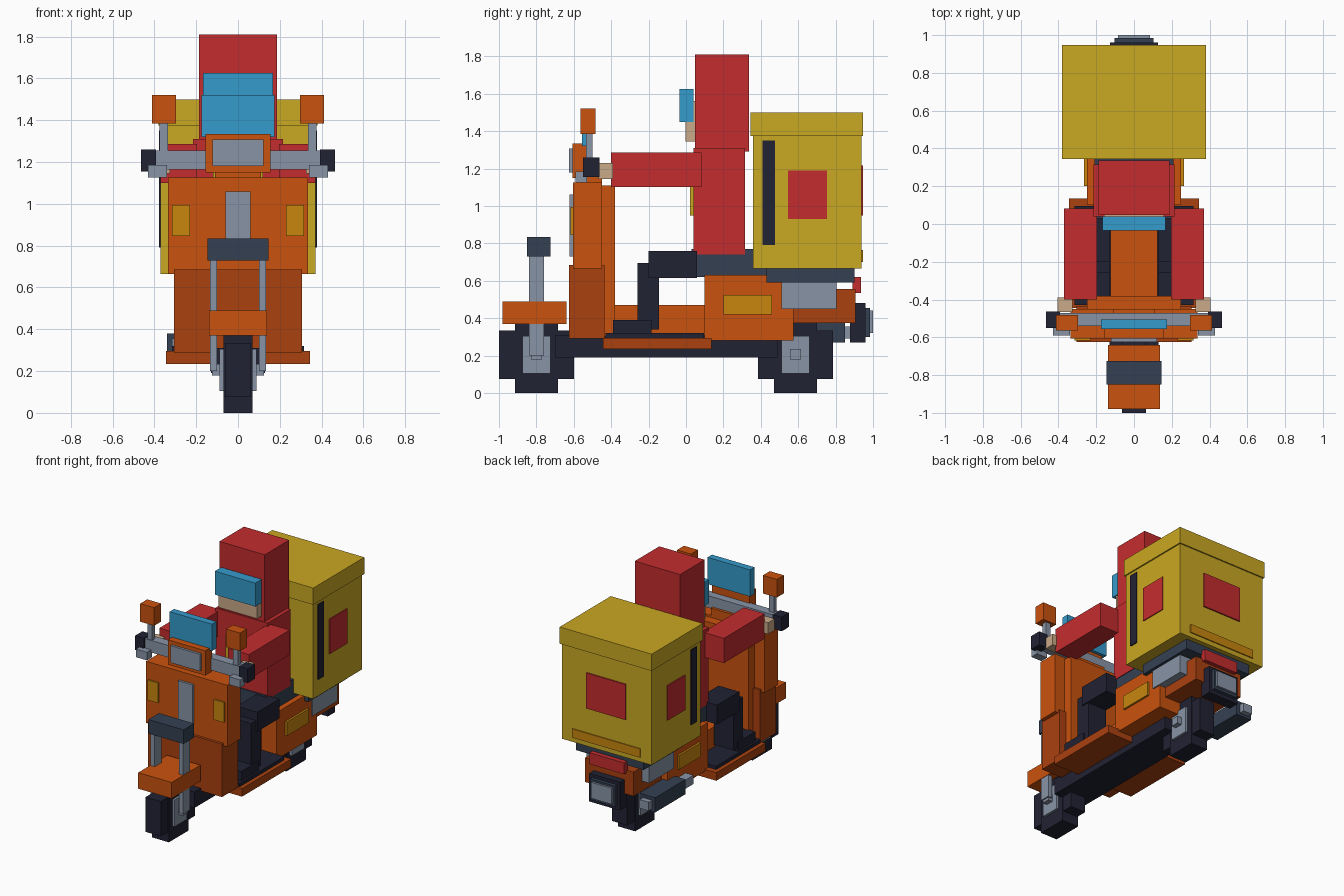
import bpy
import bmesh

cube = bpy.data.objects.get("Cube")
if cube:
    bpy.data.objects.remove(cube, do_unlink=True)


def to_linear(c):
    c /= 255
    return c / 12.92 if c <= 0.04045 else ((c + 0.055) / 1.055) ** 2.4


def material(name, *rgb):
    m = bpy.data.materials.new(name)
    m.use_nodes = True
    col = [to_linear(c) for c in rgb] + [1]
    m.diffuse_color = col
    bsdf = m.node_tree.nodes["Principled BSDF"]
    bsdf.inputs["Base Color"].default_value = col
    bsdf.inputs["Roughness"].default_value = 0.8
    return m


ORANGE = material("orange", 202, 82, 13)
RUST = material("dark orange", 170, 65, 15)
RED = material("red", 196, 44, 46)
YELLOW = material("yellow", 202, 168, 34)
AMBER = material("amber", 200, 134, 15)
BLACK = material("dark navy", 33, 34, 51)
SLATE = material("slate", 52, 64, 82)
GREY = material("grey", 136, 148, 166)
BLUE = material("blue", 53, 155, 204)
SKIN = material("tan", 202, 170, 136)


def box(name, mat, x, y, z):
    """Box from ranges; a single number for x means symmetric about the centre."""
    if not isinstance(x, tuple):
        x = (-x, x)
    lo, hi = zip(x, y, z)
    bm = bmesh.new()
    bmesh.ops.create_cube(bm, size=1)
    for v in bm.verts:
        v.co = [(lo[i] + hi[i]) / 2 + v.co[i] * (hi[i] - lo[i]) for i in range(3)]
    me = bpy.data.meshes.new(name)
    bm.to_mesh(me)
    bm.free()
    me.materials.append(mat)
    ob = bpy.data.objects.new(name, me)
    bpy.context.collection.objects.link(ob)
    return ob


def pair(name, mat, x, y, z):
    """Matching boxes on both sides."""
    box("left_" + name, mat, x, y, z)
    box("right_" + name, mat, (-x[1], -x[0]), y, z)


# Wheels: two crossed blocks, hub and axle
for label, cy in (("front", -0.8), ("rear", 0.585)):
    box(label + "_tyre_tall", BLACK, 0.07, (cy - 0.115, cy + 0.115), (0, 0.41))
    box(label + "_tyre_long", BLACK, 0.063, (cy - 0.2, cy + 0.2), (0.075, 0.335))
    box(label + "_hub", GREY, 0.088, (cy - 0.075, cy + 0.075), (0.105, 0.305))
    box(label + "_axle", GREY, 0.125, (cy - 0.03, cy + 0.03), (0.18, 0.235))

# Front fork and fender
pair("fork_leg", GREY, (0.1, 0.135), (-0.84, -0.76), (0.2, 0.75))
box("fork_crown", SLATE, 0.145, (-0.85, -0.725), (0.73, 0.835))
box("front_fender", ORANGE, 0.138, (-0.98, -0.64), (0.37, 0.49))

# Front shield
box("shield_upper", ORANGE, 0.335, (-0.605, -0.45), (0.665, 1.125))
box("shield_lower", RUST, 0.305, (-0.625, -0.435), (0.29, 0.685))
box("shield_inner", ORANGE, 0.25, (-0.46, -0.38), (0.3, 1.11))
box("shield_trim", GREY, 0.06, (-0.622, -0.6), (0.73, 1.06))
pair("front_indicator", AMBER, (0.23, 0.315), (-0.617, -0.6), (0.845, 0.995))

# Headlight, handlebar and mirrors
box("steering_neck", ORANGE, 0.11, (-0.56, -0.45), (1.1, 1.18))
box("headlight_housing", ORANGE, 0.155, (-0.607, -0.53), (1.15, 1.335))
box("headlight_lens", GREY, 0.122, (-0.625, -0.6), (1.18, 1.307))
box("windscreen", BLUE, 0.175, (-0.557, -0.505), (1.32, 1.52))
box("handlebar", GREY, 0.4, (-0.54, -0.47), (1.165, 1.255))
pair("grip", BLACK, (0.392, 0.465), (-0.55, -0.463), (1.155, 1.26))
pair("brake_lever", GREY, (0.34, 0.43), (-0.59, -0.53), (1.125, 1.185))
pair("mirror_stalk", GREY, (0.335, 0.375), (-0.535, -0.5), (1.24, 1.39))
pair("mirror", ORANGE, (0.297, 0.412), (-0.565, -0.483), (1.385, 1.52))

# Chassis and floor
box("chassis", BLACK, 0.13, (-0.7, 0.49), (0.19, 0.31))
box("floorboard", RUST, 0.345, (-0.445, 0.135), (0.235, 0.295))
box("floor_mat", BLACK, 0.315, (-0.43, 0.095), (0.29, 0.32))
box("floor_tunnel", ORANGE, 0.125, (-0.41, 0.12), (0.3, 0.47))

# Rear body, seat and rack
box("engine_body", ORANGE, 0.25, (0.1, 0.575), (0.28, 0.63))
box("tail_body", RUST, 0.2, (0.56, 0.905), (0.375, 0.555))
pair("side_indicator", AMBER, (0.24, 0.265), (0.2, 0.46), (0.42, 0.525))
box("seat", SLATE, 0.21, (0.03, 0.44), (0.62, 0.77))
box("rack_plate", SLATE, 0.28, (0.43, 0.9), (0.59, 0.665))
box("rack_block", GREY, 0.26, (0.51, 0.805), (0.45, 0.6))
box("tail_light", RED, 0.143, (0.89, 0.935), (0.535, 0.62))
box("plate_housing", BLACK, 0.127, (0.878, 0.96), (0.27, 0.48))
box("plate_frame", SLATE, 0.102, (0.95, 0.985), (0.3, 0.455))
box("plate_face", GREY, 0.086, (0.975, 1.0), (0.32, 0.44))

# Exhaust on one side only
box("muffler", SLATE, (-0.34, -0.21), (0.49, 0.85), (0.27, 0.38))
box("exhaust_tip", GREY, (-0.315, -0.24), (0.84, 0.89), (0.29, 0.355))
box("exhaust_pipe", GREY, (-0.315, -0.24), (0.36, 0.5), (0.29, 0.355))

# Delivery box
box("cargo_box", YELLOW, 0.37, (0.357, 0.937), (0.665, 1.39))
box("cargo_lid", YELLOW, 0.38, (0.345, 0.947), (1.375, 1.5))
pair("cargo_strap", BLACK, (0.368, 0.378), (0.41, 0.475), (0.79, 1.35))
pair("cargo_side_panel", RED, (0.368, 0.377), (0.545, 0.755), (0.93, 1.19))
box("cargo_back_panel", RED, 0.162, (0.935, 0.947), (0.95, 1.215))
box("cargo_back_stripe", AMBER, 0.28, (0.935, 0.945), (0.7, 0.765))

# Rider
box("torso", RED, 0.215, (0.04, 0.315), (0.74, 1.31))
box("chest_patch", YELLOW, 0.12, (0.022, 0.045), (0.95, 1.15))
box("helmet", RED, 0.187, (0.048, 0.337), (1.29, 1.81))
box("face", SKIN, 0.16, (-0.003, 0.06), (1.345, 1.56))
box("visor", BLUE, 0.167, (-0.035, 0.04), (1.45, 1.625))
pair("arm", RED, (0.197, 0.37), (-0.4, 0.082), (1.1, 1.285))
pair("hand", SKIN, (0.325, 0.405), (-0.467, -0.39), (1.145, 1.23))
pair("thigh", BLACK, (0.13, 0.3), (-0.2, 0.06), (0.615, 0.76))
pair("shin", BLACK, (0.13, 0.29), (-0.26, -0.145), (0.34, 0.695))
pair("foot", BLACK, (0.13, 0.3), (-0.39, -0.185), (0.315, 0.39))
